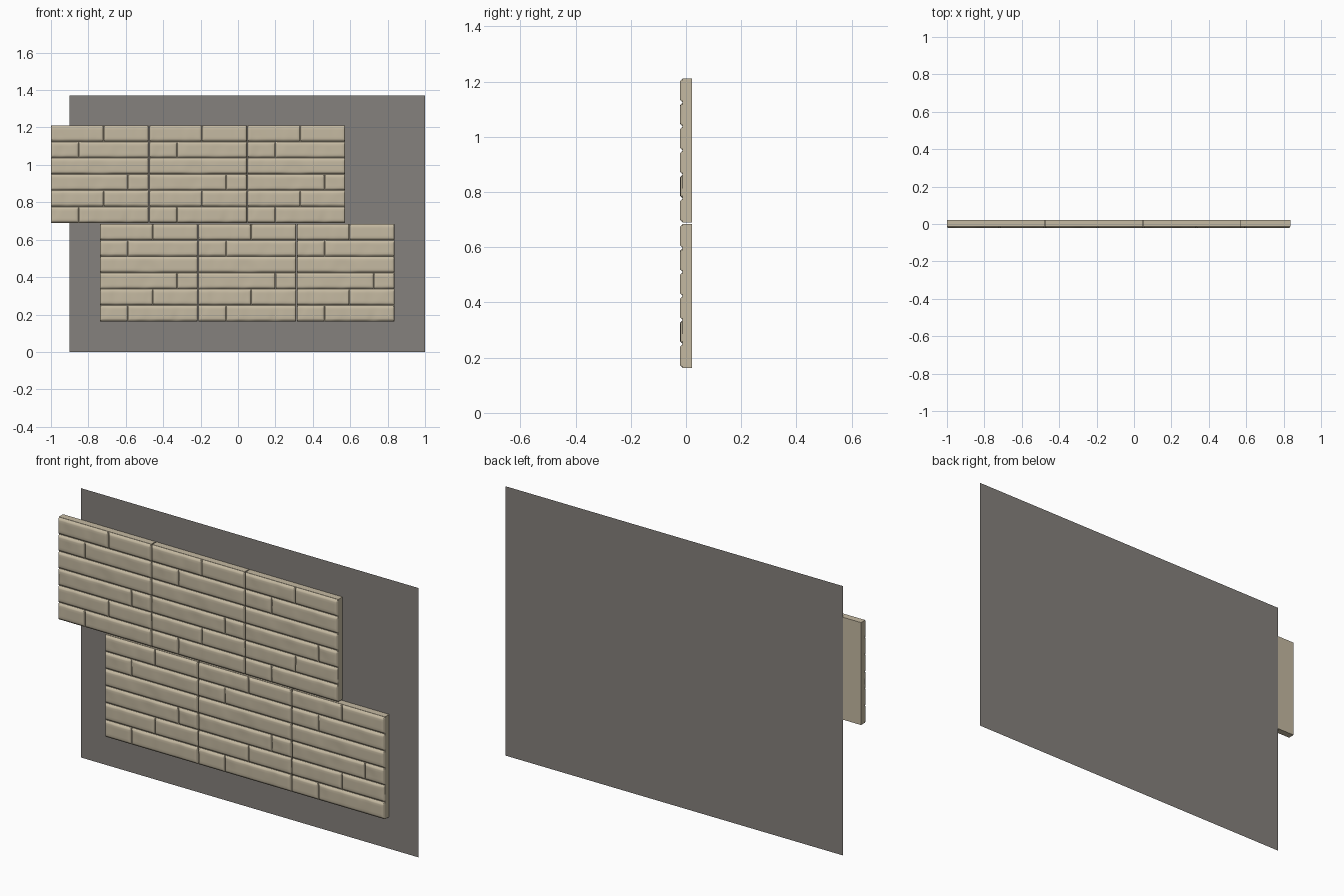
import bpy, bmesh, math
from mathutils import Vector, noise

if "Cube" in bpy.data.objects:
    bpy.data.objects.remove(bpy.data.objects["Cube"])

W, H = 0.521, 0.521          # tile size
PITCH = 0.5258               # tile spacing
BACK, SLAB, RELIEF = 0.0215, -0.0125, 0.010
ROWS = 6
JOINTS = [0.285, 0.54, 0.79, None, 0.54, 0.285]   # brick joint per course, bottom to top
JOINTS = [0.285, 0.54, 0.79, None, 0.285, 0.54]


def material(name, rgb):
    m = bpy.data.materials.new(name)
    m.diffuse_color = (*rgb, 1)
    m.use_nodes = True
    m.node_tree.nodes["Principled BSDF"].inputs["Base Color"].default_value = m.diffuse_color
    return m


tan = material("sandstone", (0.56, 0.49, 0.36))
grey = material("wall grey", (0.235, 0.22, 0.205))


def stations(a, b, bevel, n):
    """Grid lines across a brick, denser along its rounded rim."""
    rim = [0, bevel * 0.35, bevel * 0.7, bevel]
    mid = [a + bevel + (b - a - 2 * bevel) * i / n for i in range(1, n)]
    return [a + r for r in rim] + mid + [b - r for r in reversed(rim)]


def brick(bm, x0, x1, z0, z1, row):
    """Pillow-edged brick with a hand-hewn, gently wavy face."""
    xs = stations(x0, x1, 0.007, max(4, int((x1 - x0) / 0.012)))
    zs = stations(z0, z1, 0.013, 5)
    grid = []
    for x in xs:
        # slow hollows along the brick, different in each course
        wave = noise.noise(Vector((x * 13, row * 3.7, 0.5)))
        for_z = []
        for z in zs:
            edge = min((x - x0) / 0.007, (x1 - x) / 0.007,
                       (z - z0) / 0.013, (z1 - z) / 0.013, 1)
            edge = max(edge, 0)
            ripple = noise.noise(Vector((x * 16, z * 12 + row * 5, 4)))
            drop = max(0, 0.0035 * wave + 0.0025 * ripple + 0.0005)
            rise = math.sin(edge * math.pi / 2) * (RELIEF - drop)
            for_z.append(bm.verts.new((x, SLAB - rise, z)))
        grid.append(for_z)
    for i in range(len(xs) - 1):
        for j in range(len(zs) - 1):
            bm.faces.new((grid[i][j], grid[i + 1][j], grid[i + 1][j + 1], grid[i][j + 1]))


def tile_mesh():
    bm = bmesh.new()
    # backing slab
    slab = bmesh.ops.create_cube(bm, size=1)["verts"]
    for v in slab:
        v.co = ((v.co.x + 0.5) * W, SLAB if v.co.y < 0 else BACK, (v.co.z + 0.5) * H)
    # brick courses
    step = H / ROWS
    for row, joint in enumerate(JOINTS):
        z0, z1 = row * step, (row + 1) * step
        cuts = [0, W] if joint is None else [0, joint * W, W]
        for k in range(len(cuts) - 1):
            a = cuts[k] + (0.0015 if k else 0)
            b = cuts[k + 1] - (0.0015 if k + 2 < len(cuts) else 0)
            brick(bm, a, b, z0 + 0.001, z1 - 0.001, row)
    me = bpy.data.meshes.new("brick_tile")
    bm.to_mesh(me)
    bm.free()
    me.materials.append(tan)
    return me


# two staggered rows of three tiles
mesh = tile_mesh()
for r, (x, z) in enumerate([(-0.737, 0.163), (-1.0, 0.69)]):
    for c in range(3):
        ob = bpy.data.objects.new(f"brick_tile_{r}_{c}", mesh)
        ob.location = (x + c * PITCH, 0, z)
        bpy.context.collection.objects.link(ob)
        ob.select_set(True)
        bpy.context.view_layer.objects.active = ob
bpy.ops.object.shade_smooth_by_angle(angle=math.radians(40))

# flat wall behind the tiles
wall = bpy.data.meshes.new("wall")
wall.from_pydata([(-0.9, 0.0225, 0), (1, 0.0225, 0), (1, 0.0225, 1.37), (-0.9, 0.0225, 1.37)],
                 [], [(0, 1, 2, 3)])
wall.materials.append(grey)
bpy.context.collection.objects.link(bpy.data.objects.new("wall", wall))
